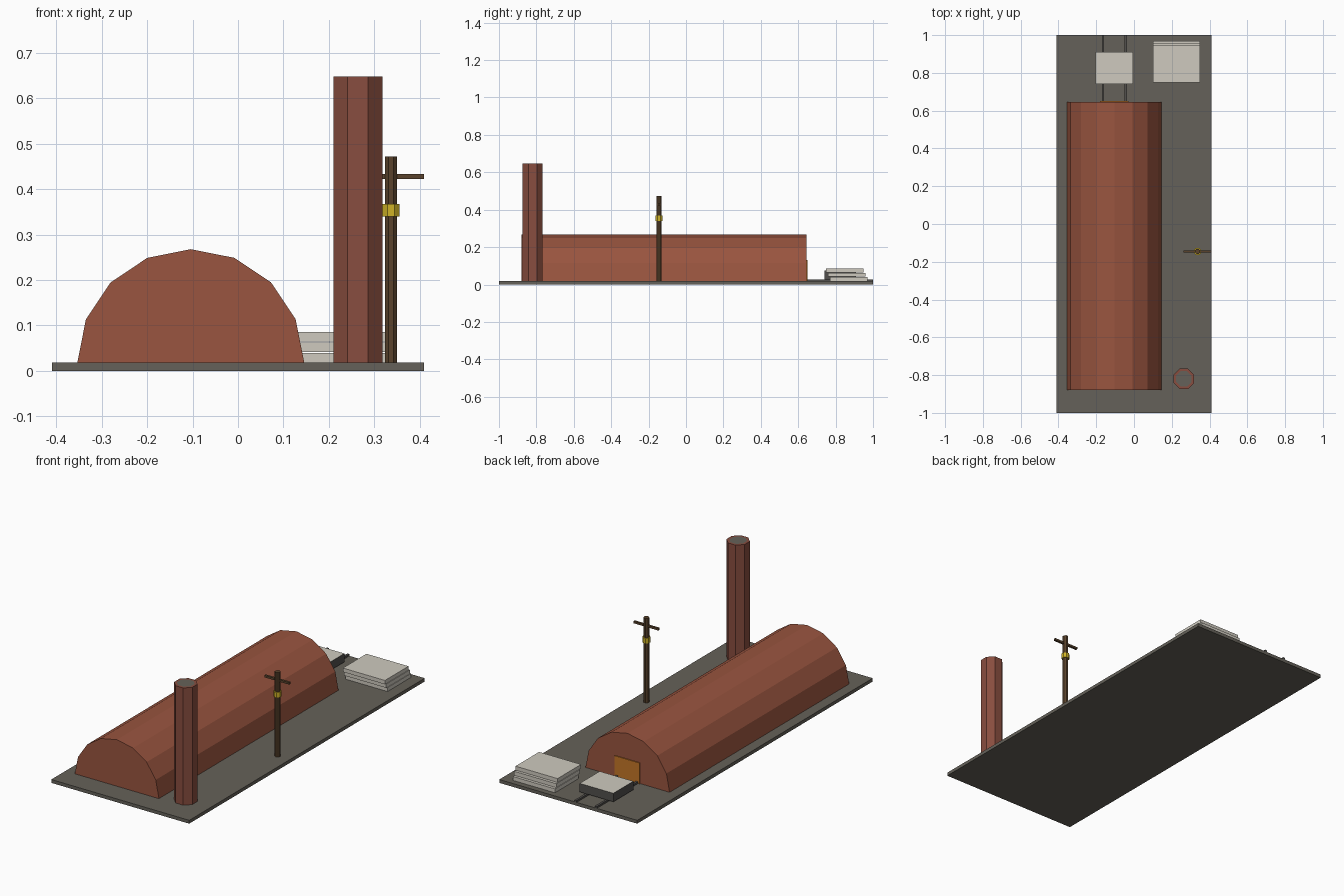
import bpy, bmesh, math

if "Cube" in bpy.data.objects:
    bpy.data.objects.remove(bpy.data.objects["Cube"], do_unlink=True)


def material(name, *rgb):
    m = bpy.data.materials.new(name)
    m.use_nodes = True
    m.diffuse_color = (*rgb, 1)
    m.node_tree.nodes["Principled BSDF"].inputs["Base Color"].default_value = (*rgb, 1)
    return m


ground = material("ash ground", 0.13, 0.12, 0.10)
brick = material("kiln brick", 0.32, 0.09, 0.05)
stack_brick = material("chimney brick", 0.25, 0.075, 0.05)
pale = material("pale slab", 0.62, 0.59, 0.52)
wood = material("brown wood", 0.10, 0.055, 0.025)
yellow = material("yellow", 0.62, 0.45, 0.02)
orange = material("orange door", 0.55, 0.18, 0.02)
steel = material("dark steel", 0.085, 0.08, 0.075)


def finish(name, bm, *mats):
    bmesh.ops.recalc_face_normals(bm, faces=bm.faces)
    mesh = bpy.data.meshes.new(name)
    bm.to_mesh(mesh)
    bm.free()
    for m in mats:
        mesh.materials.append(m)
    obj = bpy.data.objects.new(name, mesh)
    bpy.context.collection.objects.link(obj)
    return obj


def box(name, x, y, z, *mats):
    """Box from (low, high) ranges on each axis; a second material paints the top."""
    bm = bmesh.new()
    bmesh.ops.create_cube(bm, size=1)
    for v in bm.verts:
        v.co = [sum(r) / 2 + c * (r[1] - r[0]) for c, r in zip(v.co, (x, y, z))]
    bm.normal_update()
    for f in bm.faces:
        f.material_index = int(len(mats) > 1 and f.normal.z > 0.9)
    return finish(name, bm, *mats)


def prism(name, x, y, z, half_width, *mats, rim=0):
    """Upright octagon with flats facing the axes, and an optional painted mouth."""
    bm = bmesh.new()
    r = half_width / math.cos(math.pi / 8)
    ring = [bm.verts.new((x + r * math.cos((i + 0.5) * math.pi / 4),
                          y + r * math.sin((i + 0.5) * math.pi / 4), z[0])) for i in range(8)]
    base = bm.faces.new(ring)
    out = bmesh.ops.extrude_face_region(bm, geom=[base], use_keep_orig=True)["geom"]
    bmesh.ops.translate(bm, vec=(0, 0, z[1] - z[0]),
                        verts=[g for g in out if isinstance(g, bmesh.types.BMVert)])
    if rim:
        bm.normal_update()
        top = max(bm.faces, key=lambda f: f.calc_center_median().z)
        bmesh.ops.inset_region(bm, faces=[top], thickness=rim)
        top.material_index = 1
    return finish(name, bm, *mats)


FLOOR = 0.018
box("ground_slab", (-0.41, 0.41), (-1, 1), (0, FLOOR), ground)

# Kiln: faceted half cylinder
KILN_X, KILN_R = -0.104, 0.25
bm = bmesh.new()
arch = [bm.verts.new((KILN_X + KILN_R * math.cos(i * math.pi / 8), -0.88,
                      FLOOR + KILN_R * math.sin(i * math.pi / 8))) for i in range(9)]
end = bm.faces.new(arch)
out = bmesh.ops.extrude_face_region(bm, geom=[end], use_keep_orig=True)["geom"]
bmesh.ops.translate(bm, vec=(0, 1.525, 0),
                    verts=[g for g in out if isinstance(g, bmesh.types.BMVert)])
finish("kiln_vault", bm, brick)
box("kiln_door", (KILN_X - 0.075, KILN_X + 0.075), (0.642, 0.65), (FLOOR, 0.13), orange)

# Rails and loaded cart
for side, sx in (("right", -1), ("left", 1)):
    cx = KILN_X + sx * 0.06
    box(side + "_rail", (cx - 0.006, cx + 0.006), (0.65, 1), (FLOOR, 0.028), steel)
box("cart", (-0.205, -0.005), (0.74, 0.91), (0.028, 0.074), steel, pale)

# Stacked slabs, each set slightly forward of the one below
for i in range(3):
    y, z = 0.77 - i * 0.011, FLOOR + i * 0.0235
    box(f"stacked_slab_{i + 1}", (0.10, 0.35), (y, y + 0.2), (z, z + 0.021), pale)

# Chimney
prism("chimney", 0.264, -0.82, (0.01, 0.648), 0.054, stack_brick, ground, rim=0.014)

# Utility pole
prism("pole", 0.337, -0.145, (FLOOR, 0.472), 0.0137, wood)
box("pole_crossarm", (0.262, 0.41), (-0.151, -0.139), (0.423, 0.434), wood)
prism("pole_band", 0.337, -0.145, (0.34, 0.368), 0.019, yellow)
